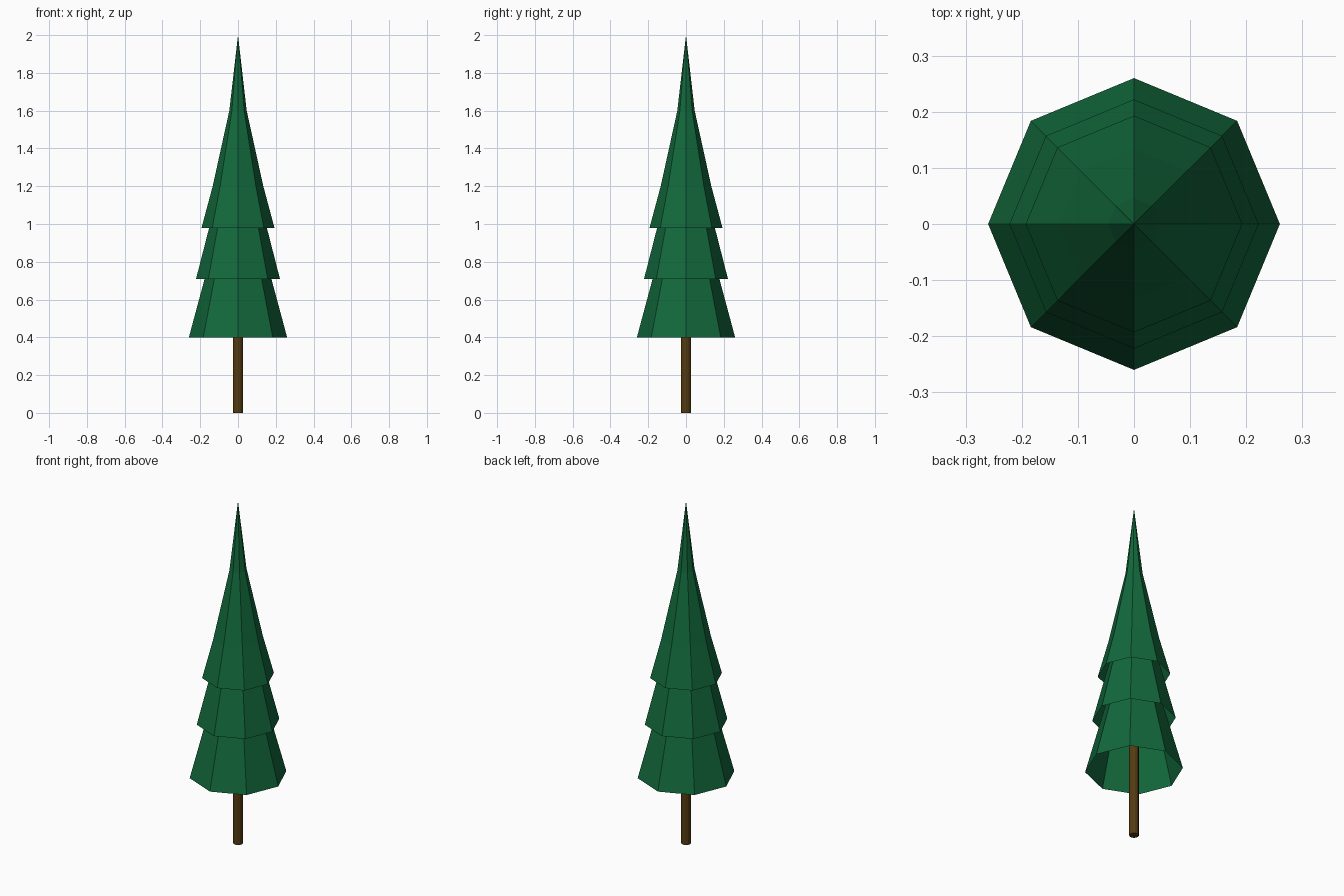
import bpy, bmesh, math

if "Cube" in bpy.data.objects:
    bpy.data.objects.remove(bpy.data.objects["Cube"])


def material(name, rgb):
    m = bpy.data.materials.new(name)
    m.diffuse_color = (*rgb, 1)
    m.use_nodes = True
    m.node_tree.nodes["Principled BSDF"].inputs["Base Color"].default_value = m.diffuse_color
    return m


def lathe(name, profile, sides, mat, cap=False):
    """Flat-sided revolved shell from (radius, height) pairs; radius 0 makes a tip."""
    bm = bmesh.new()
    rings = []
    for r, z in profile:
        if r == 0:
            rings.append([bm.verts.new((0, 0, z))] * sides)
        else:
            rings.append([bm.verts.new((r * math.cos(2 * math.pi * i / sides),
                                        r * math.sin(2 * math.pi * i / sides), z))
                          for i in range(sides)])
    for low, high in zip(rings, rings[1:]):
        for i in range(sides):
            j = (i + 1) % sides
            quad = [low[i], low[j], high[j], high[i]]
            bm.faces.new(list(dict.fromkeys(quad)))
    if cap:
        bm.faces.new(rings[0][::-1])
        bm.faces.new(rings[-1])
    mesh = bpy.data.meshes.new(name)
    bm.to_mesh(mesh)
    bm.free()
    mesh.materials.append(mat)
    ob = bpy.data.objects.new(name, mesh)
    bpy.context.collection.objects.link(ob)
    return ob


green = material("needles", (0.006, 0.14, 0.045))
brown = material("bark", (0.09, 0.045, 0.006))

# Trunk, running up inside the foliage
lathe("trunk", [(0.026, 0), (0.026, 0.9)], 12, brown, cap=True)

# Nested open-bottomed foliage tiers
tiers = {
    "lower_foliage": [(0.26, 0.4), (0.045, 1.2), (0, 1.5)],
    "middle_foliage": [(0.222, 0.71), (0.045, 1.4), (0, 1.7)],
    "upper_foliage": [(0.193, 0.98), (0.134, 1.2), (0.046, 1.6), (0, 2.0)],
}
for name, profile in tiers.items():
    lathe(name, profile, 8, green)
